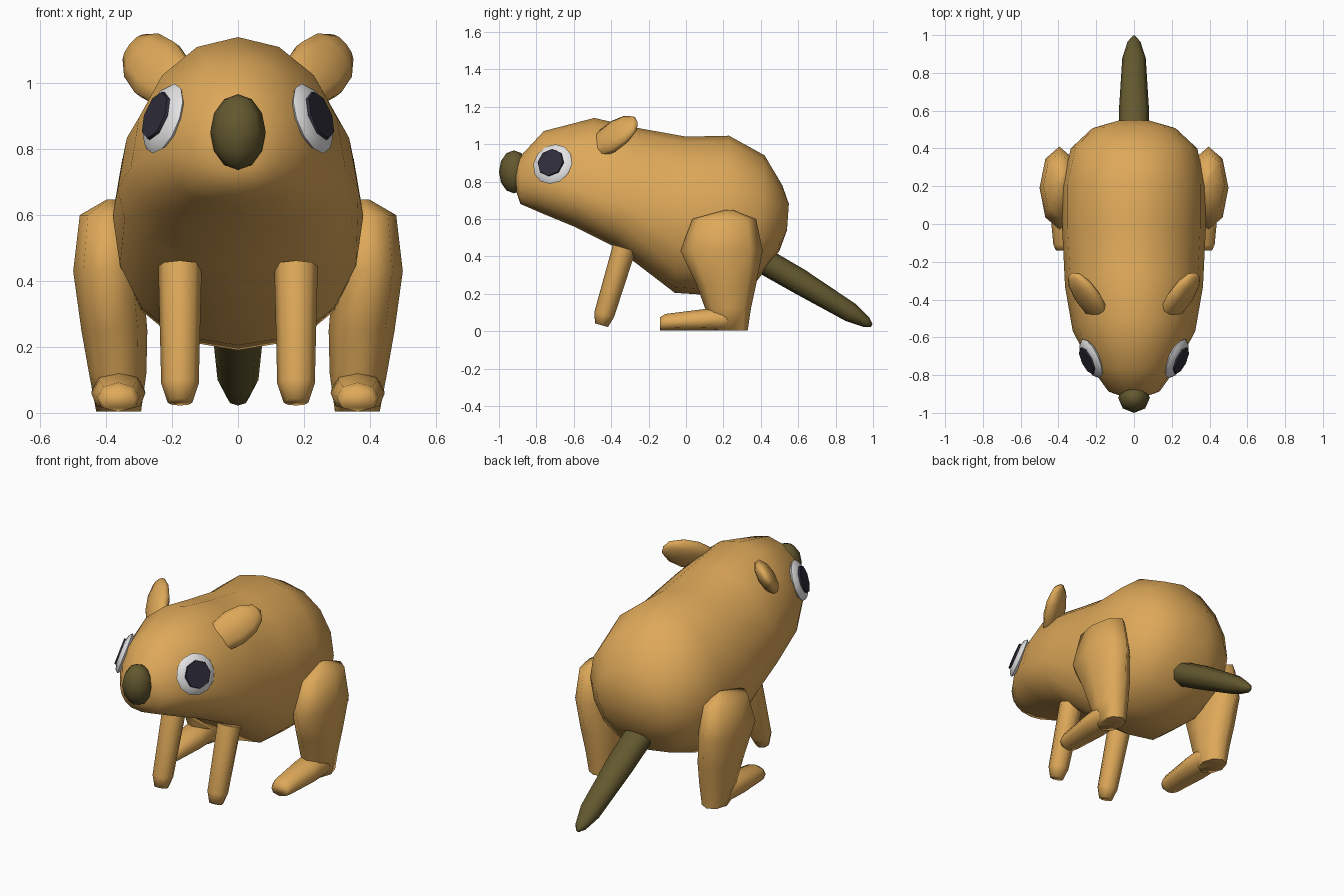
import bpy, bmesh, math
from mathutils import Vector, Matrix

if "Cube" in bpy.data.objects:
    bpy.data.objects.remove(bpy.data.objects["Cube"])


def material(name, color):
    m = bpy.data.materials.new(name)
    m.diffuse_color = (*color, 1)
    m.use_nodes = True
    m.node_tree.nodes["Principled BSDF"].inputs["Base Color"].default_value = m.diffuse_color
    return m


FUR = material("tan fur", (0.73, 0.395, 0.1))
OLIVE = material("dark olive", (0.125, 0.098, 0.028))
WHITE = material("eye white", (0.78, 0.78, 0.78))
PUPIL = material("pupil black", (0.028, 0.026, 0.045))


def finish(bm, name, mat, angle=60):
    bmesh.ops.recalc_face_normals(bm, faces=bm.faces)
    me = bpy.data.meshes.new(name)
    bm.to_mesh(me)
    bm.free()
    me.materials.append(mat)
    ob = bpy.data.objects.new(name, me)
    bpy.context.collection.objects.link(ob)
    bpy.ops.object.select_all(action='DESELECT')
    ob.select_set(True)
    bpy.context.view_layer.objects.active = ob
    bpy.ops.object.shade_smooth_by_angle(angle=math.radians(angle))
    return ob


def loft(name, mat, rings, sides, belly=1.0, angle=60):
    """Skin rings given as (centre, side vector, up vector[, down vector])."""
    bm = bmesh.new()
    loops = []
    for c, u, v, *down in rings:
        loop = []
        for i in range(sides):
            a = 2 * math.pi * i / sides
            s, k = math.sin(a), math.cos(a)
            w = Vector(v)
            if k < 0:  # squarer lower half
                s = math.copysign(abs(s) ** belly, s)
                if down:
                    w = -Vector(down[0])
            loop.append(bm.verts.new(Vector(c) + s * Vector(u) + k * w))
        loops.append(loop)
    for a, b in zip(loops, loops[1:]):
        for i in range(sides):
            j = (i + 1) % sides
            bm.faces.new((a[i], a[j], b[j], b[i]))
    bm.faces.new(loops[0])
    bm.faces.new(loops[-1])
    return finish(bm, name, mat, angle)


def ellipsoid(name, mat, centre, axes, segs, rings):
    bm = bmesh.new()
    bmesh.ops.create_uvsphere(bm, u_segments=segs, v_segments=rings, radius=1)
    m = Matrix([Vector(a) for a in axes]).transposed().to_4x4()
    bm.transform(Matrix.Translation(centre) @ m)
    return finish(bm, name, mat)


# Body and head: top (y, z), bottom (y, z), half width, height share of widest point
spine = [
    (-0.915, 0.87, -0.905, 0.74, 0.07, 0.5),
    (-0.89, 0.93, -0.885, 0.68, 0.135, 0.45),
    (-0.76, 1.07, -0.77, 0.63, 0.222, 0.37),
    (-0.49, 1.14, -0.60, 0.56, 0.325, 0.32),
    (-0.25, 1.085, -0.38, 0.45, 0.365, 0.36),
    (0.00, 1.04, -0.06, 0.205, 0.38, 0.47),
    (0.23, 1.045, 0.17, 0.19, 0.38, 0.48),
    (0.42, 0.94, 0.38, 0.27, 0.335, 0.5),
    (0.515, 0.78, 0.50, 0.43, 0.22, 0.5),
    (0.55, 0.68, 0.54, 0.54, 0.09, 0.5),
]
rings = []
for ty, tz, by, bz, w, f in spine:
    top, bottom = Vector((0, ty, tz)), Vector((0, by, bz))
    mid = bottom.lerp(top, f)
    rings.append((mid, (w, 0, 0), top - mid, bottom - mid))
loft("body", FUR, rings, 16, 0.75)

# Tail
d = Vector((0, 0.53, 0.85))
loft("tail", OLIVE, [((0, y, z), (r, 0, 0), d * r * 0.85)
                     for y, z, r in [(0.40, 0.385, 0.082), (0.60, 0.27, 0.08),
                                     (0.88, 0.10, 0.062), (0.965, 0.047, 0.034),
                                     (0.993, 0.03, 0.01)]], 8)

# Nose
ellipsoid("nose", OLIVE, (0, -0.92, 0.852),
          ((0.084, 0, 0), (0, 0.08, 0), (0, 0, 0.115)), 8, 6)

for s, side in ((-1, "left"), (1, "right")):
    # Hind leg: centre x, y, z, radius x, radius y
    loft("hind_leg_" + side, FUR, [((s * x, y, z), (rx, 0, 0), (0, ry, 0))
                                   for x, y, z, rx, ry in [
        (0.385, 0.23, 0.648, 0.012, 0.02), (0.395, 0.205, 0.60, 0.085, 0.17),
        (0.395, 0.19, 0.43, 0.105, 0.22), (0.375, 0.215, 0.25, 0.1, 0.16),
        (0.365, 0.225, 0.12, 0.087, 0.122), (0.362, 0.24, 0.004, 0.068, 0.09)]],
        8, angle=80)
    # Hind foot, flat on the ground: y, height, radius x
    loft("hind_foot_" + side, FUR, [((s * 0.363, y, h / 2 + 0.004), (rx, 0, 0), (0, 0, h / 2))
                                    for y, h, rx in [
        (0.27, 0.11, 0.06), (0.20, 0.13, 0.08), (0.08, 0.112, 0.082),
        (-0.11, 0.088, 0.064), (-0.14, 0.07, 0.05)]], 8, 0.6, 80)
    # Front leg
    loft("front_leg_" + side, FUR, [((s * 0.176, y, z), (r, 0, 0), (0, r * 0.92, -r * 0.26))
                                    for y, z, r in [
        (-0.33, 0.445, 0.066), (-0.437, 0.09, 0.057), (-0.452, 0.032, 0.038)]], 8, angle=80)
    # Ear: slanted flat oval
    L = Vector((s * 0.48, 0.76, 0.44)).normalized()
    M = Vector((s * -0.62, 0, 0.78)).normalized()
    N = L.cross(M).normalized()
    ellipsoid("ear_" + side, FUR, (s * 0.245, -0.387, 1.042),
              (M * 0.102, N * 0.047, L * 0.17), 10, 6)
    # Eye: shallow dome with a flat pupil plate
    n = Vector((s * 1, -0.47, 0.38)).normalized()
    up = (Vector((0, 0, 1)) - n * n.z).normalized()
    across = up.cross(n)
    c = Vector((s * 0.226, -0.713, 0.893))
    ellipsoid("eye_" + side, WHITE, c, (across * 0.114, up * 0.112, n * 0.03), 12, 6)
    p = c + n * 0.023
    loft("pupil_" + side, PUPIL, [(p, across * 0.077, up * 0.077),
                                  (p + n * 0.009, across * 0.075, up * 0.075)], 8)
